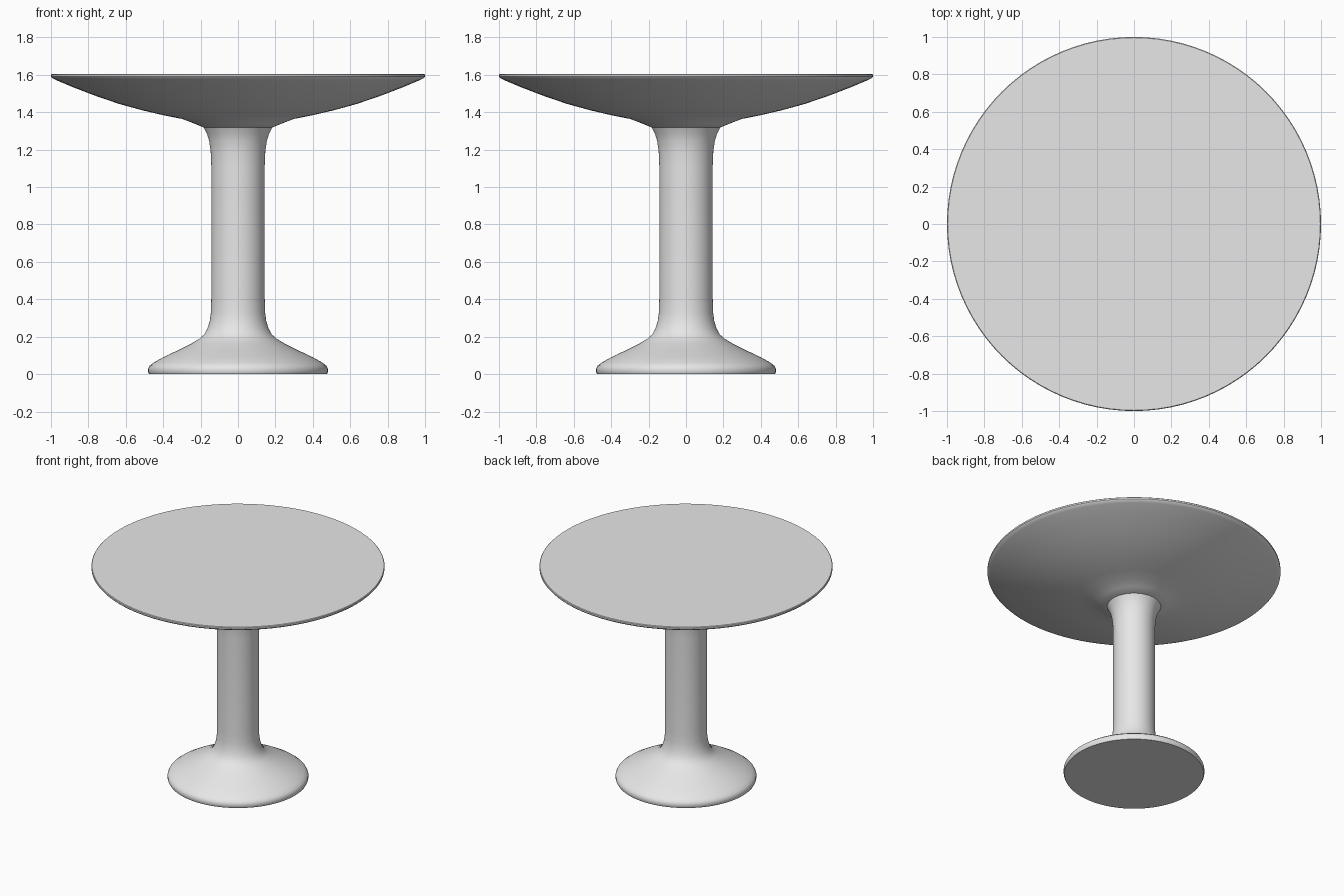
import bpy
import bmesh
import math

cube = bpy.data.objects.get("Cube")
if cube:
    bpy.data.objects.remove(cube, do_unlink=True)

grey = bpy.data.materials.new("light_grey")
grey.use_nodes = True
colour = (0.8, 0.8, 0.8, 1)
grey.diffuse_color = colour
grey.node_tree.nodes["Principled BSDF"].inputs["Base Color"].default_value = colour


def lathe(name, profile, steps=96):
    """Spin a (radius, height) profile about z into a closed solid."""
    bm = bmesh.new()
    verts = [bm.verts.new((r, 0, z)) for r, z in profile]
    edges = [bm.edges.new(pair) for pair in zip(verts, verts[1:])]
    bmesh.ops.spin(bm, geom=verts + edges, cent=(0, 0, 0), axis=(0, 0, 1),
                   angle=math.tau, steps=steps)
    bmesh.ops.remove_doubles(bm, verts=bm.verts, dist=0.0005)
    bmesh.ops.holes_fill(bm, edges=[e for e in bm.edges if e.is_boundary], sides=0)
    bmesh.ops.recalc_face_normals(bm, faces=bm.faces)
    mesh = bpy.data.meshes.new(name)
    bm.to_mesh(mesh)
    bm.free()
    mesh.materials.append(grey)
    obj = bpy.data.objects.new(name, mesh)
    bpy.context.collection.objects.link(obj)
    bpy.ops.object.select_all(action="DESELECT")
    obj.select_set(True)
    bpy.context.view_layer.objects.active = obj
    bpy.ops.object.shade_smooth_by_angle(angle=math.radians(30))
    return obj


# Flared foot, straight column and small flare under the top
lathe("pedestal", [
    (0.475, 0), (0.48, 0.01), (0.48, 0.03), (0.472, 0.045), (0.45, 0.062),
    (0.40, 0.09), (0.32, 0.128), (0.25, 0.163), (0.205, 0.19), (0.18, 0.213),
    (0.163, 0.245), (0.151, 0.285), (0.145, 0.33), (0.143, 0.40),
    (0.143, 1.12), (0.146, 1.19), (0.154, 1.245), (0.166, 1.285), (0.183, 1.318),
])

# Dished round top with a collar where it meets the column
lathe("tabletop", [
    (0.183, 1.318), (0.235, 1.34), (0.297, 1.364), (0.39, 1.382), (0.51, 1.41),
    (0.634, 1.444), (0.76, 1.487), (0.88, 1.533), (0.975, 1.573),
    (0.993, 1.582), (1.0, 1.59), (1.0, 1.601), (0.996, 1.605),
])
